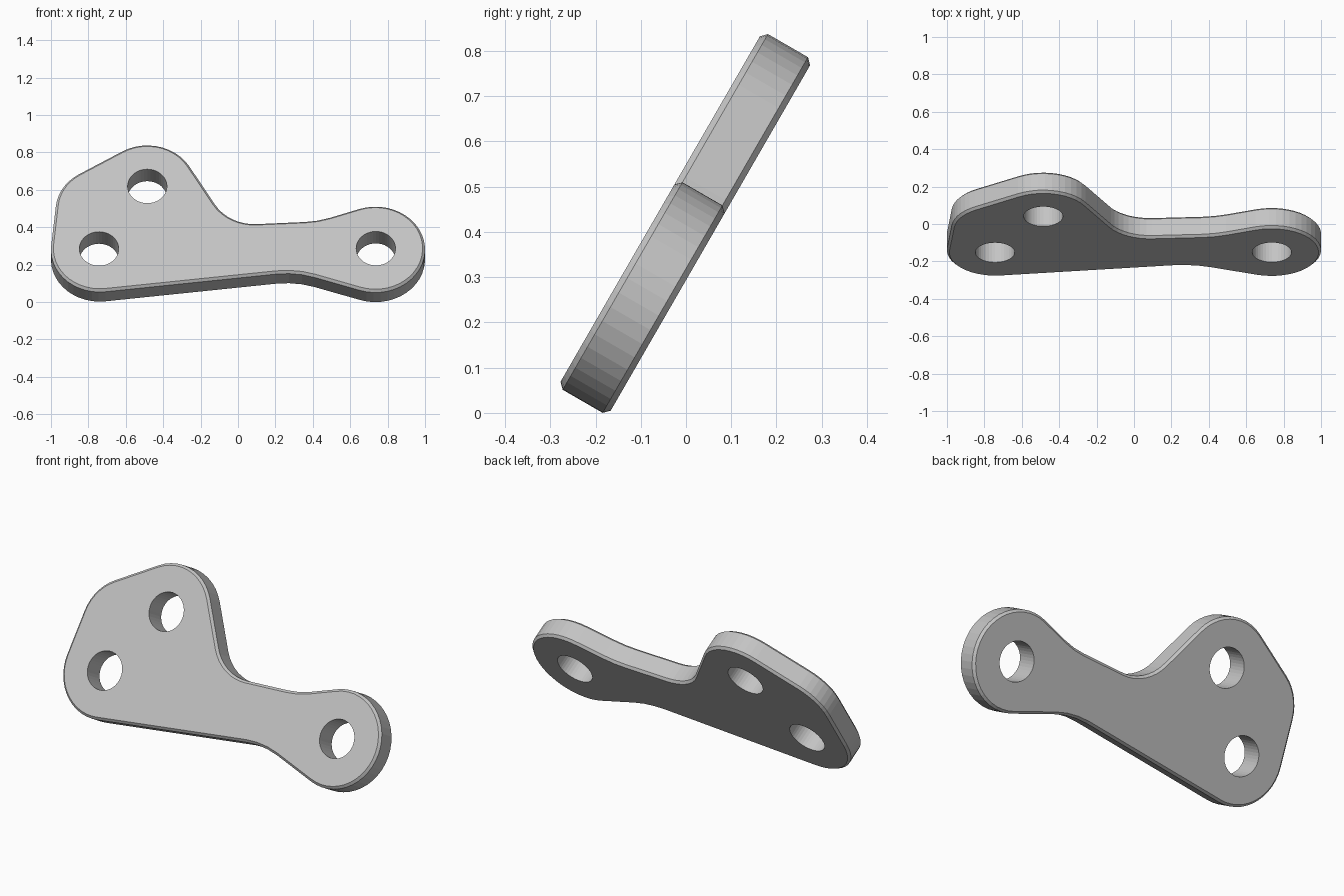
import bpy
import bmesh
from math import acos, atan2, cos, hypot, pi, radians, sin, tau

if "Cube" in bpy.data.objects:
    bpy.data.objects.remove(bpy.data.objects["Cube"])

HALF, CHAMFER, HOLE = 0.064, 0.013, 0.105
STEP = radians(8)

# Outline as a belt around circles: x, height, radius (negative = inward fillet)
BELT = [
    (-0.74, 0.17, 0.26),      # lower left lobe
    (0.26, -0.456, -0.48),    # underside waist
    (0.735, 0.172, 0.265),    # right lobe
    (0.335, 0.822, -0.48),    # upper waist
    (0.087, 0.572, -0.243),   # inner corner
    (-0.485, 0.555, 0.26),    # top lobe
    (-0.715, 0.415, 0.26),    # left shoulder
]
HOLES = [(-0.743, 0.17), (0.737, 0.172), (-0.485, 0.556)]


def belt_points(inset):
    """Points along the tangent lines and arcs, moved inward by inset."""
    def normal(a, b):
        dx, dz = b[0] - a[0], b[1] - a[1]
        return atan2(dz, dx) - acos((a[2] - b[2]) / hypot(dx, dz))

    points = []
    for i, (x, z, r) in enumerate(BELT):
        start = normal(BELT[i - 1], BELT[i])
        turn = (normal(BELT[i], BELT[(i + 1) % len(BELT)]) - start) % tau
        if r < 0:
            turn -= tau
        count = max(2, round(abs(turn) / STEP))
        for k in range(count + 1):
            a = start + turn * k / count
            points.append((x + (r - inset) * cos(a), z + (r - inset) * sin(a)))
    return points


def circle_points(x, z, count=40):
    return [(x + HOLE * cos(tau * k / count), z + HOLE * sin(tau * k / count))
            for k in range(count)]


def add_ring(bm, points, depth):
    return [bm.verts.new((x, depth, z)) for x, z in points]


def bridge(bm, a, b):
    for i in range(len(a)):
        bm.faces.new((a[i - 1], a[i], b[i], b[i - 1]))


def ring_edges(bm, ring):
    return [bm.edges.get((ring[i - 1], ring[i])) for i in range(len(ring))]


bm = bmesh.new()

# Chamfered outer wall
layers = [(CHAMFER, -HALF), (0, CHAMFER - HALF), (0, HALF - CHAMFER), (CHAMFER, HALF)]
rings = [add_ring(bm, belt_points(inset), depth) for inset, depth in layers]
for a, b in zip(rings, rings[1:]):
    bridge(bm, a, b)
fronts, backs = [rings[0]], [rings[-1]]

# Bolt hole walls
for x, z in HOLES:
    fronts.append(add_ring(bm, circle_points(x, z), -HALF))
    backs.append(add_ring(bm, circle_points(x, z), HALF))
    bridge(bm, fronts[-1], backs[-1])

# Flat front and back faces around the holes
for side in (fronts, backs):
    edges = [e for ring in side for e in ring_edges(bm, ring)]
    bmesh.ops.triangle_fill(bm, use_beauty=True, use_dissolve=False, edges=edges)
bmesh.ops.recalc_face_normals(bm, faces=bm.faces[:])

mesh = bpy.data.meshes.new("bracket_plate")
bm.to_mesh(mesh)
bm.free()

grey = bpy.data.materials.new("plain_grey")
grey.use_nodes = True
colour = (0.55, 0.55, 0.55, 1)
grey.diffuse_color = colour
grey.node_tree.nodes["Principled BSDF"].inputs["Base Color"].default_value = colour
mesh.materials.append(grey)

# Plate leaning back
plate = bpy.data.objects.new("bracket_plate", mesh)
plate.rotation_euler.x = -pi / 6
plate.location = (0, -0.182, 0.106)
bpy.context.collection.objects.link(plate)
